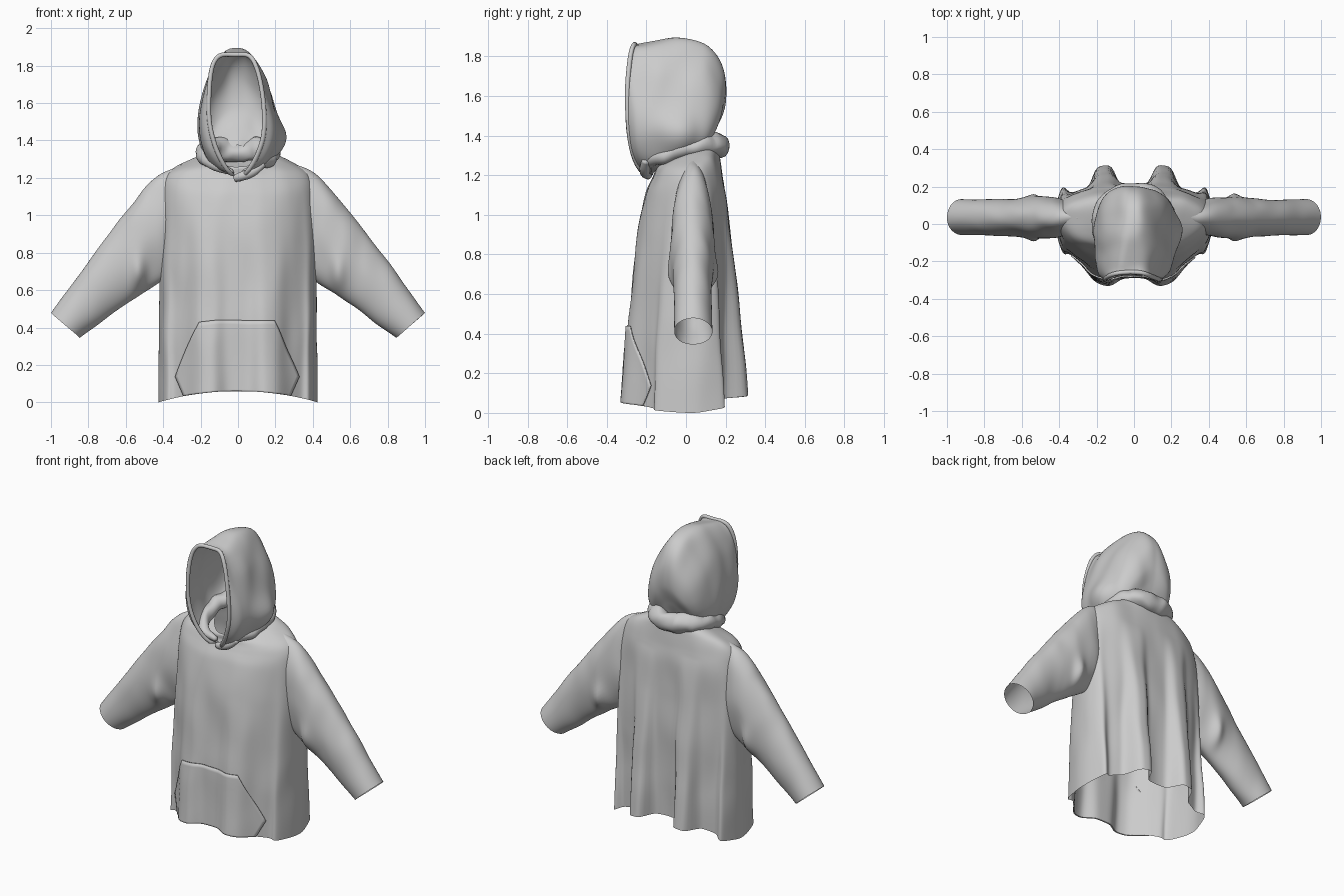
import bpy, bmesh
from math import sin, cos, pi, exp
from mathutils import Vector, noise

if "Cube" in bpy.data.objects:
    bpy.data.objects.remove(bpy.data.objects["Cube"])


def spline(keys, t):
    """Catmull-Rom sample through evenly spaced key tuples, t in 0..len-1."""
    i = max(0, min(int(t), len(keys) - 2))
    f = t - i
    b, c = Vector(keys[i]), Vector(keys[i + 1])
    a = Vector(keys[i - 1]) if i > 0 else 2 * b - c
    d = Vector(keys[i + 2]) if i + 2 < len(keys) else 2 * c - b
    return b + 0.5 * f * (c - a + f * (2 * a - 5 * b + 4 * c - d + f * (3 * (b - c) + d - a)))


def gauss(v, centre, width, power=2):
    return exp(-abs((v - centre) / width) ** power)


def wrinkle(p, amount, scale):
    q = Vector((p.x * scale, p.y * scale, p.z * scale * 0.5))
    return p + noise.noise_vector(q) * amount


def grid(name, rows, wrap=False, hole=None, thick=0):
    """Skin a list of point rows as a smooth quad sheet."""
    bm = bmesh.new()
    vs = [[bm.verts.new(p) for p in row] for row in rows]
    n = len(rows[0])
    for r0, r1 in zip(vs, vs[1:]):
        for j in range(n if wrap else n - 1):
            k = (j + 1) % n
            bm.faces.new((r0[j], r0[k], r1[k], r1[j])).smooth = True
    if hole:
        gone = [f for f in bm.faces if hole(f.calc_center_median())]
        bmesh.ops.delete(bm, geom=gone, context='FACES')
    bmesh.ops.remove_doubles(bm, verts=bm.verts, dist=0.0004)
    bmesh.ops.recalc_face_normals(bm, faces=bm.faces)
    me = bpy.data.meshes.new(name)
    bm.to_mesh(me)
    bm.free()
    ob = bpy.data.objects.new(name, me)
    bpy.context.collection.objects.link(ob)
    if thick:
        m = ob.modifiers.new("thickness", 'SOLIDIFY')
        m.thickness = thick
        m.offset = 0
    return ob


def tube(name, pts, radii, up, sides=14, rough=.2):
    """Sweep a round section along points, ends pinched shut."""
    rows = []
    for i, p in enumerate(pts):
        t = (pts[min(i + 1, len(pts) - 1)] - pts[max(i - 1, 0)]).normalized()
        a = t.cross(up).normalized()
        b = a.cross(t)
        r = 0.0 if i in (0, len(pts) - 1) else radii[i]
        rows.append([wrinkle(p + r * (a * cos(2 * pi * k / sides) + b * sin(2 * pi * k / sides)),
                             r * rough, 14) for k in range(sides)])
    return grid(name, rows, wrap=True)


# Torso: height, half width, front y, back y
BODY = [(0, .425, -.28, .215), (.25, .425, -.275, .218), (.5, .422, -.265, .218),
        (.75, .418, -.252, .214), (.95, .415, -.238, .208), (1.1, .41, -.208, .2),
        (1.19, .395, -.172, .182), (1.245, .35, -.155, .17), (1.285, .25, -.155, .16),
        (1.305, .18, -.155, .14), (1.32, .14, -.15, .12)]


def body_point(t, u, back):
    z, a, yf, yb = spline(BODY, t)
    n = 2.4 if back else 2.05
    s = max(0, 1 - abs(u) ** n) ** (1 / n)
    x, fade = u * a, max(0, 1 - z / 1.15)
    mid = 0.03
    # long hanging pleats, strongest at the hem
    if back:
        fold = .105 * gauss(abs(x), .16, .068, 4) + .065 * gauss(abs(x), .385, .035) - .01 * gauss(x, 0, .06)
        y = mid + (yb - mid) * s + fold * fade * min(1, s * 2)
    else:
        fold = .06 * gauss(abs(x), .17, .085, 3) + .045 * gauss(abs(x), .385, .03)
        y = mid + (yf - mid) * s - fold * fade * min(1, s * 2)
    z += (.095 if back else .06) * s * s * max(0, 1 - z / 0.9)
    z += .34 * y * max(0, (z - 1.1) / .2) ** 2
    return Vector((x, y, z))


N, rows = 200, []
for i in range(81):
    row = []
    for j in range(N):
        a = 2 * pi * j / N
        c = cos(a)
        u = (1 if c > 0 else -1) * abs(c) ** (2 / 2.4)
        p = body_point(i / 8, u, sin(a) > 0)
        row.append(wrinkle(p, .009 * min(1, p.z * 3), 7))
    rows.append(row)
grid("torso", rows, wrap=True,
     hole=lambda c: abs(c.x) > .34 and ((c.z - .93) / .2) ** 2 + ((c.y - .03) / .075) ** 2 < 1)

# Front pouch pocket lying on the torso
POCKET = [.04, .1, .16, .3, .46]
rows = []
for i in range(25):
    k = int(min(i / 6, 3))
    z = POCKET[k] + (POCKET[k + 1] - POCKET[k]) * (i / 6 - k)
    w = .285 + (z - .04) * .375 if z < .16 else .33 - (z - .16) * .13 / .3
    z0 = max(0, z - .04) * .97
    row = []
    for j in range(41):
        x = (j / 20 - 1) * w - .005
        a = spline(BODY, z0 / .25)[1]
        p = wrinkle(body_point(z0 / .25, x / a, False), .009 * min(1, z * 3), 7)
        row.append(p + Vector((0, -.006, 0)))
    rows.append(row)
grid("pouch_pocket", rows, thick=.008)

# Sleeves: top x z, bottom x z, centre y, half depth
SLEEVE = [(.3, 1.268, .37, .68, .035, .08), (.43, 1.215, .425, .635, .035, .104),
          (.55, 1.075, .535, .57, .035, .11), (.685, .91, .635, .5, .035, .1),
          (.84, .7, .74, .42, .035, .096), (1.0, .478, .845, .345, .037, .095)]
for side, label in ((1, "right"), (-1, "left")):
    rows = []
    for i in range(51):
        xt, zt, xb, zb, yc, yh = spline(SLEEVE, i / 10)
        row = []
        for j in range(56):
            a = 2 * pi * j / 56
            k = (1 + cos(a)) / 2
            x, z = xb + (xt - xb) * k, zb + (zt - zb) * k
            y = yc + yh * sin(a)
            # bunched cloth near the armpit
            y += .035 * gauss(x, .53, .04) * gauss(z, .68, .09) * sin(a)
            p = Vector((side * x, y, z))
            row.append(wrinkle(p, .003 + .01 * (1 - i / 50), 9))
        rows.append(row)
    grid("sleeve_" + label, rows, wrap=True)

# Hood: arches from rim to nape: crown y z, base x y z, side bulge, forward sag
HOOD = [(-.265, 1.86, .0, -.17, 1.2, .148, -.095), (-.21, 1.865, .07, -.155, 1.225, .15, -.075),
        (-.05, 1.895, .13, -.08, 1.26, .135, -.035), (.1, 1.86, .15, .0, 1.3, .115, 0),
        (.185, 1.73, .14, .06, 1.33, .098, .015), (.203, 1.58, .11, .09, 1.34, .08, .015),
        (.165, 1.46, .07, .11, 1.34, .05, 0), (.12, 1.37, .02, .12, 1.34, .02, 0)]


def hood_point(s, q):
    my, mz, bx, by, bz, w, sag = spline(HOOD, s)
    r = sin(pi / 2 * (1 - abs(q)))
    e = .2 + .18 * min(1, s / 2) if r > .5 else .6
    x = bx * (1 - r) + w * max(0, sin(pi * r)) ** e
    y = by + (my - by) * r + sag * max(0, sin(pi * r ** .55)) ** .6
    z = bz + (mz - bz) * r
    x = x if q > 0 else -x
    # the hood hangs slightly to one side
    if x > 0:
        x += .045 * gauss(z, 1.41, .1) * gauss(y, -.04, .12)
    x -= .02 * max(0, min(1, (z - 1.4) / .4)) * gauss(y, -.3, .2)
    return wrinkle(Vector((x, y, z)), .014 * min(1, s), 8)


grid("hood", [[hood_point(i / 8, j / 40 - 1) for j in range(81)] for i in range(57)])

# Rolled hem round the face opening
rim = [hood_point(0, j / 40 - 1) + Vector((0, .008, 0)) for j in range(81)]
tube("hood_rim", rim, [.012] * 81, Vector((0, 1, 0)))

# Bunched cloth collar round the neck
HALF = [(.02, -.18, 1.225, .015), (.11, -.185, 1.265, .028), (.17, -.09, 1.305, .038),
        (.175, .04, 1.345, .048), (.105, .135, 1.355, .058)]
COLLAR = HALF + [(0, .16, 1.34, .06)] + [(-x, y, z, r) for x, y, z, r in reversed(HALF)]
path = [spline(COLLAR, i / 8) for i in range(81)]
tube("neck_roll", [p.to_3d() for p in path], [p[3] for p in path], Vector((0, 0, 1)), 20, .3)

# Crossed flap under the chin
FLAP = [(-.02, -.185, 1.195, .018), (.02, -.205, 1.21, .024), (.08, -.21, 1.235, .028), (.14, -.2, 1.28, .02)]
path = [spline(FLAP, i / 8) for i in range(25)]
tube("chin_flap", [p.to_3d() for p in path], [p[3] for p in path], Vector((0, 0, 1)))
